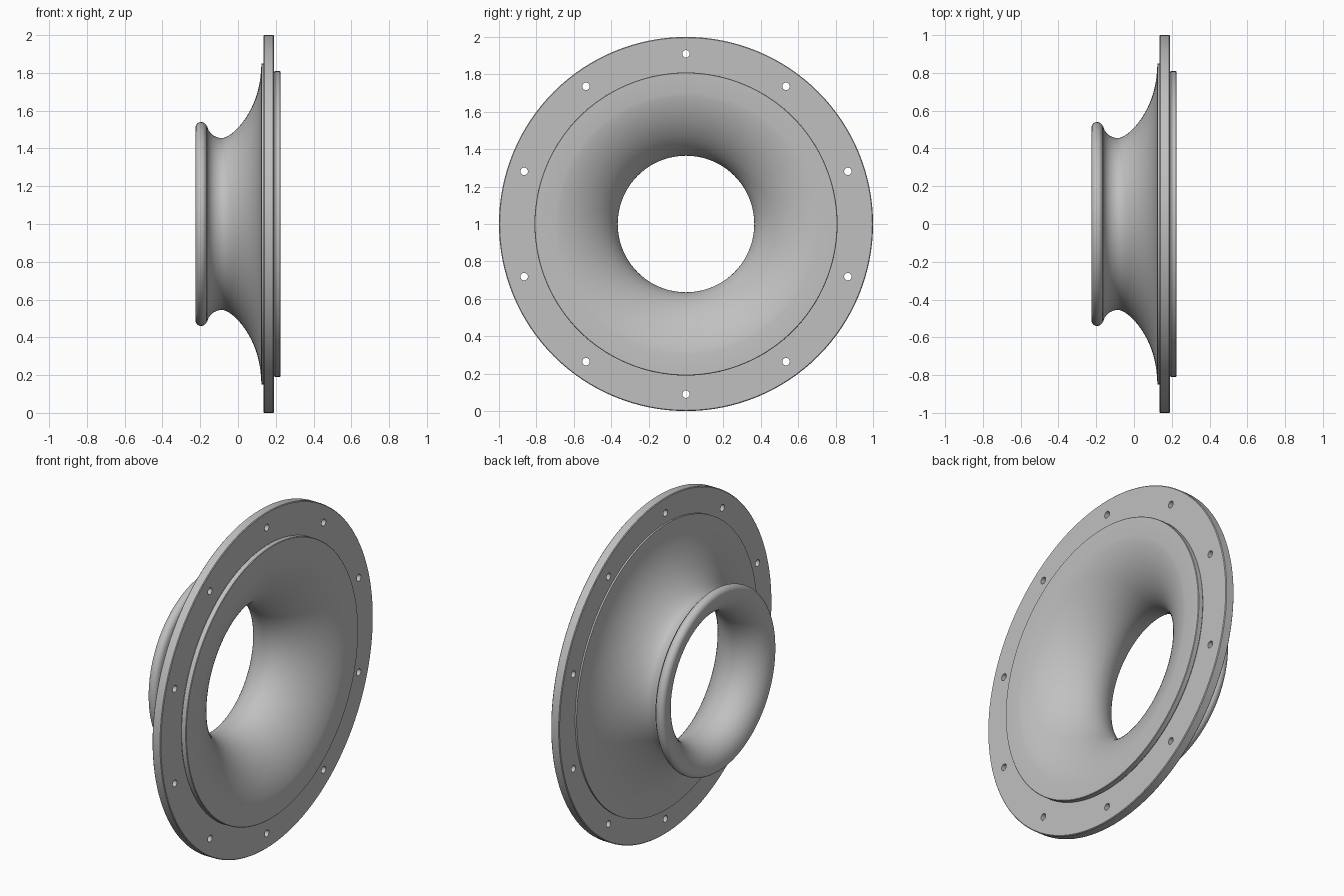
import bpy
import bmesh
import math
from mathutils import Matrix, Vector

cube = bpy.data.objects.get("Cube")
if cube:
    bpy.data.objects.remove(cube, do_unlink=True)

SEGMENTS = 128
AXIS_Z = 1.0

GREY = (0.53, 0.53, 0.53, 1.0)
metal = bpy.data.materials.new("satin grey")
metal.use_nodes = True
metal.diffuse_color = GREY
metal.node_tree.nodes["Principled BSDF"].inputs["Base Color"].default_value = GREY


def arc(cx, cr, a, b, start, end, n):
    """Elliptical arc in (x, radius) space, angles in degrees."""
    angles = [math.radians(start + (end - start) * i / n) for i in range(n + 1)]
    return [(cx + a * math.cos(t), cr + b * math.sin(t)) for t in angles]


def bezier(p0, p1, p2, p3, n):
    """Cubic curve in (x, radius) space."""
    points = []
    for i in range(n + 1):
        t = i / n
        w = ((1 - t) ** 3, 3 * t * (1 - t) ** 2, 3 * t * t * (1 - t), t ** 3)
        points.append(tuple(sum(k * p[c] for k, p in zip(w, (p0, p1, p2, p3))) for c in (0, 1)))
    return points


def revolve(name, profile):
    """Spin a closed (x, radius) profile around the horizontal x axis."""
    clean = [p for i, p in enumerate(profile) if math.dist(p, profile[i - 1]) > 1e-5]
    bm = bmesh.new()
    rings = []
    for s in range(SEGMENTS):
        a = 2 * math.pi * s / SEGMENTS
        rings.append([bm.verts.new((x, r * math.sin(a), AXIS_Z + r * math.cos(a))) for x, r in clean])
    for s in range(SEGMENTS):
        ring, following = rings[s], rings[(s + 1) % SEGMENTS]
        for i in range(len(clean)):
            j = (i + 1) % len(clean)
            bm.faces.new((ring[i], ring[j], following[j], following[i]))
    bmesh.ops.recalc_face_normals(bm, faces=bm.faces)
    mesh = bpy.data.meshes.new(name)
    bm.to_mesh(mesh)
    bm.free()
    mesh.materials.append(metal)
    obj = bpy.data.objects.new(name, mesh)
    bpy.context.collection.objects.link(obj)
    return obj


# Bell: rolled lip, neck, outer flare, spigot plate, then the flared bore
bell_profile = (
    arc(-0.195, 0.51, 0.03, 0.03, 180, 10, 12)
    + arc(-0.085, 0.535, 0.08, 0.08, 190, 270, 12)
    + bezier((-0.085, 0.455), (-0.03, 0.455), (0.115, 0.60), (0.122, 0.82), 20)
    + [(0.125, 0.85), (0.14, 0.85), (0.14, 0.80), (0.19, 0.80)]
    + [(0.195, 0.81), (0.222, 0.81), (0.225, 0.807)]
    + bezier((0.225, 0.70), (0.20, 0.53), (0.06, 0.365), (-0.07, 0.365), 24)
    + bezier((-0.07, 0.365), (-0.15, 0.365), (-0.225, 0.42), (-0.225, 0.51), 16)
)
bell = revolve("bell", bell_profile)

# Mounting flange with softened outer edges
flange = revolve("mounting_flange", [
    (0.135, 0.805), (0.135, 0.996), (0.139, 1.0),
    (0.186, 1.0), (0.19, 0.996), (0.19, 0.805),
])

# Ten bolt holes, drilled with one combined cutter
bm = bmesh.new()
for k in range(10):
    a = 2 * math.pi * k / 10
    place = Matrix.Translation(Vector((0.16, 0.91 * math.sin(a), AXIS_Z + 0.91 * math.cos(a))))
    bmesh.ops.create_cone(bm, cap_ends=True, segments=24, radius1=0.02, radius2=0.02,
                          depth=0.2, matrix=place @ Matrix.Rotation(math.pi / 2, 4, 'Y'))
cutter_mesh = bpy.data.meshes.new("bolt_hole_cutter")
bm.to_mesh(cutter_mesh)
bm.free()
cutter_mesh.materials.append(metal)
cutter = bpy.data.objects.new("bolt_hole_cutter", cutter_mesh)
bpy.context.collection.objects.link(cutter)
cutter.hide_render = True

drill = flange.modifiers.new("bolt_holes", 'BOOLEAN')
drill.operation = 'DIFFERENCE'
drill.solver = 'EXACT'
drill.object = cutter
bpy.context.view_layer.objects.active = flange
bpy.ops.object.modifier_apply(modifier=drill.name)
bpy.data.objects.remove(cutter, do_unlink=True)

# Smooth curves, crisp machined edges
bpy.ops.object.select_all(action='DESELECT')
for obj in (bell, flange):
    obj.select_set(True)
bpy.context.view_layer.objects.active = bell
bpy.ops.object.shade_smooth_by_angle(angle=math.radians(30))
